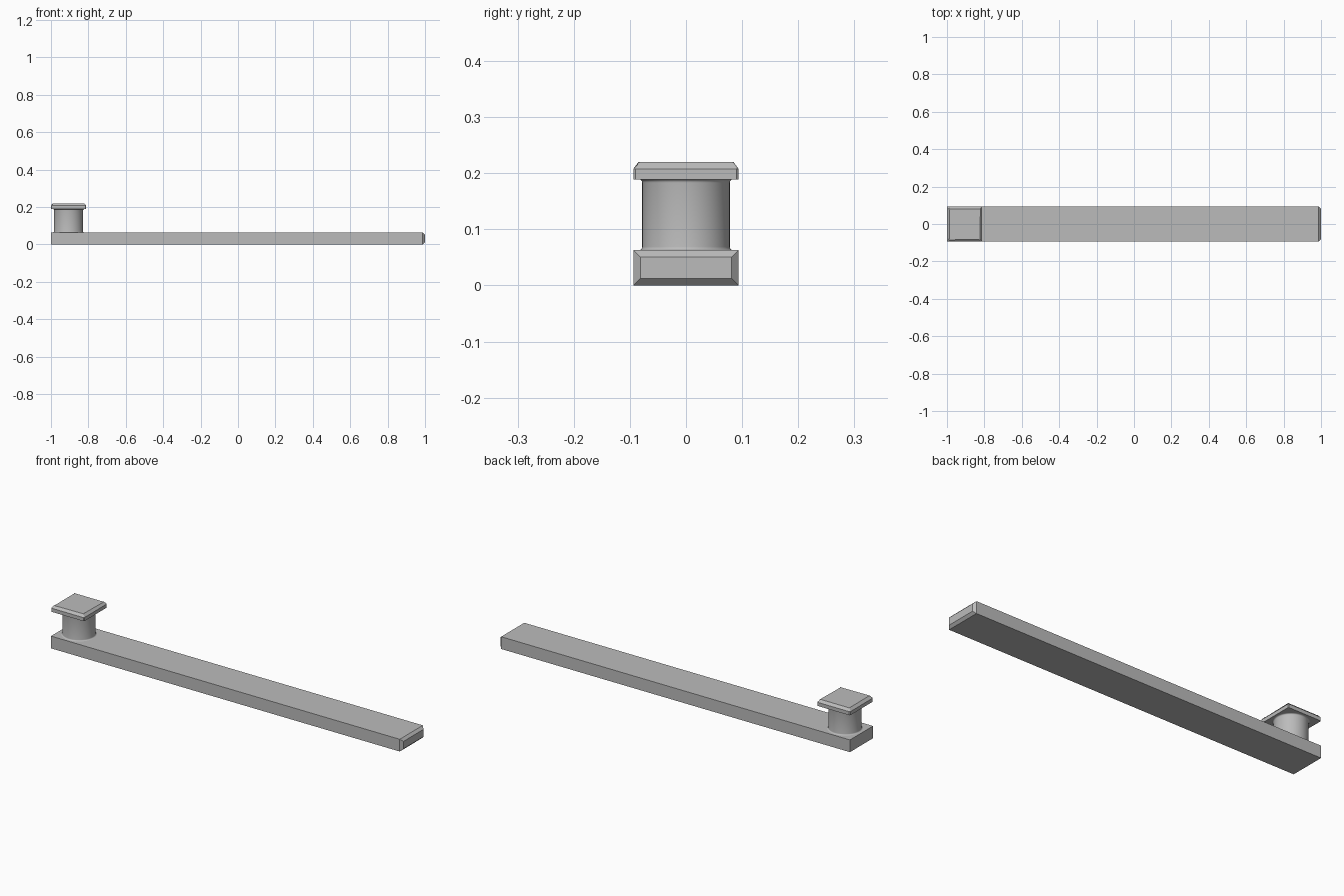
import bpy, bmesh, math
from mathutils import Vector

cube = bpy.data.objects.get("Cube")
if cube:
    bpy.data.objects.remove(cube, do_unlink=True)

grey = bpy.data.materials.new("plain grey")
grey.use_nodes = True
colour = (0.5, 0.5, 0.5, 1)
grey.diffuse_color = colour
grey.node_tree.nodes["Principled BSDF"].inputs["Base Color"].default_value = colour

HALF = 0.094        # half width of bar and cap
BAR_TOP = 0.063
CAP_BOTTOM, CAP_TOP = 0.189, 0.22
KNOB_X = -1 + HALF


def finish(name, bm):
    bmesh.ops.recalc_face_normals(bm, faces=bm.faces)
    mesh = bpy.data.meshes.new(name)
    bm.to_mesh(mesh)
    bm.free()
    mesh.materials.append(grey)
    obj = bpy.data.objects.new(name, mesh)
    bpy.context.collection.objects.link(obj)
    return obj


def box(low, high):
    bm = bmesh.new()
    bmesh.ops.create_cube(bm, size=1)
    low, high = Vector(low), Vector(high)
    for v in bm.verts:
        v.co = (low + high) / 2 + v.co * (high - low)
    return bm


def chamfer(bm, width, rule):
    edges = [e for e in bm.edges if all(rule(v.co) for v in e.verts)]
    bmesh.ops.bevel(bm, geom=edges, offset=width, segments=1,
                    affect='EDGES', profile=0.5)


# Long bar with a chamfered right end
bar = box((-1, -HALF, 0), (1, HALF, BAR_TOP))
chamfer(bar, 0.0125, lambda p: p.x > 0.99)
finish("bar", bar)

# Square cap: slightly cut vertical corners, then a chamfered top rim
cap = box((-1, -HALF, CAP_BOTTOM), (-1 + 2 * HALF, HALF, CAP_TOP))
uprights = [e for e in cap.edges
            if abs(e.verts[0].co.z - e.verts[1].co.z) > 0.01]
bmesh.ops.bevel(cap, geom=uprights, offset=0.004, segments=1,
                affect='EDGES', profile=0.5)
chamfer(cap, 0.0125, lambda p: p.z > CAP_TOP - 0.001)
finish("knob_cap", cap)

# Round stem with a small fillet at each end
R, FILLET, STEPS = 0.078, 0.006, 4
arc = [(R + FILLET * (1 - math.sin(a)), FILLET * (1 - math.cos(a)))
       for a in (i * math.pi / 2 / STEPS for i in range(STEPS + 1))]
profile = [(r, BAR_TOP + z) for r, z in arc]
profile += [(r, CAP_BOTTOM - z) for r, z in reversed(arc)]
stem = bmesh.new()
verts = [stem.verts.new((r, 0, z)) for r, z in profile]
edges = [stem.edges.new(pair) for pair in zip(verts, verts[1:])]
bmesh.ops.spin(stem, geom=verts + edges, cent=(0, 0, 0), axis=(0, 0, 1),
               angle=2 * math.pi, steps=64, use_merge=True)
bmesh.ops.remove_doubles(stem, verts=stem.verts, dist=0.0001)
stem_obj = finish("knob_stem", stem)
stem_obj.location.x = KNOB_X
bpy.ops.object.select_all(action='DESELECT')
stem_obj.select_set(True)
bpy.context.view_layer.objects.active = stem_obj
bpy.ops.object.shade_smooth_by_angle(angle=math.radians(40))
